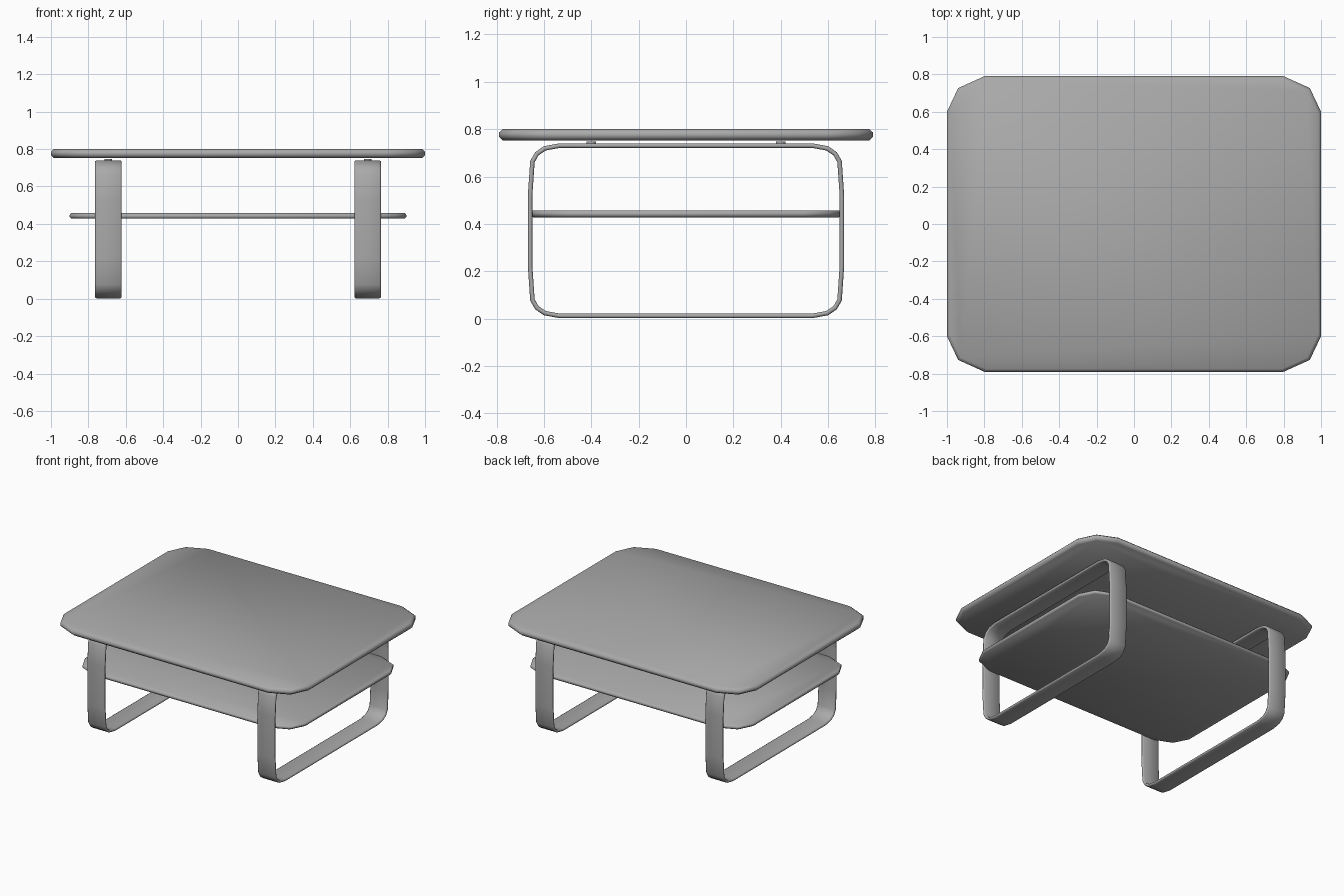
import bpy
import bmesh
from mathutils import Vector

cube = bpy.data.objects.get("Cube")
if cube:
    bpy.data.objects.remove(cube)

# One plain grey finish
GREY = (0.4, 0.4, 0.4, 1)
grey = bpy.data.materials.new("grey finish")
grey.use_nodes = True
grey.diffuse_color = GREY
grey.node_tree.nodes["Principled BSDF"].inputs["Base Color"].default_value = GREY


def finish(bm, name):
    bmesh.ops.recalc_face_normals(bm, faces=bm.faces)
    mesh = bpy.data.meshes.new(name)
    bm.to_mesh(mesh)
    bm.free()
    for poly in mesh.polygons:
        poly.use_smooth = True
    mesh.materials.append(grey)
    obj = bpy.data.objects.new(name, mesh)
    bpy.context.collection.objects.link(obj)
    return obj


def mirrored_outline(quarter):
    """Complete a closed outline from its first-quadrant points."""
    half = quarter + [(-x, y) for x, y in reversed(quarter)]
    return half + [(-x, -y) for x, y in half]


def slab(name, half_x, half_y, bottom, top, inset):
    """Flat board with chamfered corners and a rounded rim."""
    corner = [(1, 0.76), (0.94, 0.92), (0.8, 1)]
    rim = (top - bottom) * 0.3
    layers = [(bottom, inset), (bottom + rim, 0), (top - rim, 0), (top, inset)]
    bm = bmesh.new()
    rings = []
    for z, cut in layers:
        pts = mirrored_outline([(x * (half_x - cut), y * (half_y - cut)) for x, y in corner])
        rings.append([bm.verts.new((x, y, z)) for x, y in pts])
    count = len(rings[0])
    for low, high in zip(rings, rings[1:]):
        for i in range(count):
            j = (i + 1) % count
            bm.faces.new((low[i], low[j], high[j], high[i]))
    bm.faces.new(rings[0])
    bm.faces.new(rings[-1])
    return finish(bm, name)


def frame(name, center_x):
    """Closed strap loop, swept with a flat round-edged section."""
    half_z, mid_z = 0.369, 0.371
    path = mirrored_outline([(0.668, 0.15), (0.658, 0.295), (0.637, 0.332),
                             (0.6, 0.357), (0.535, half_z)])
    section = [(-0.063, 0), (0.063, 0), (0.071, 0.005), (0.071, 0.014),
               (0.063, 0.019), (-0.063, 0.019), (-0.071, 0.014), (-0.071, 0.005)]
    path = [Vector(p) for p in path]
    n, m = len(path), len(section)
    bm = bmesh.new()
    rings = []
    for i, p in enumerate(path):
        a = (p - path[i - 1]).normalized()
        b = (path[(i + 1) % n] - p).normalized()
        tangent = (a + b).normalized()
        inward = Vector((-tangent.y, tangent.x)) / tangent.dot(a)
        ring = []
        for x, depth in section:
            q = p + inward * depth
            ring.append(bm.verts.new((center_x + x, q.x, mid_z + q.y)))
        rings.append(ring)
    for i in range(n):
        r, s = rings[i], rings[(i + 1) % n]
        for k in range(m):
            l = (k + 1) % m
            bm.faces.new((r[k], r[l], s[l], s[k]))
    return finish(bm, name)


# Boards
slab("table_top", 1, 0.79, 0.753, 0.8, 0.015)
slab("lower_shelf", 0.9, 0.655, 0.428, 0.457, 0.008)

# Leg loops and the small pads carrying the top
for side, sign in (("left", 1), ("right", -1)):
    frame(side + "_leg_frame", sign * 0.693)
    for end, y in (("front", -0.4), ("back", 0.4)):
        bm = bmesh.new()
        bmesh.ops.create_cone(bm, cap_ends=True, segments=12, radius1=0.02,
                              radius2=0.02, depth=0.02)
        bmesh.ops.translate(bm, verts=bm.verts, vec=(sign * 0.693, y, 0.737))
        pad = finish(bm, side + "_" + end + "_pad")
        for poly in pad.data.polygons:
            poly.use_smooth = False
